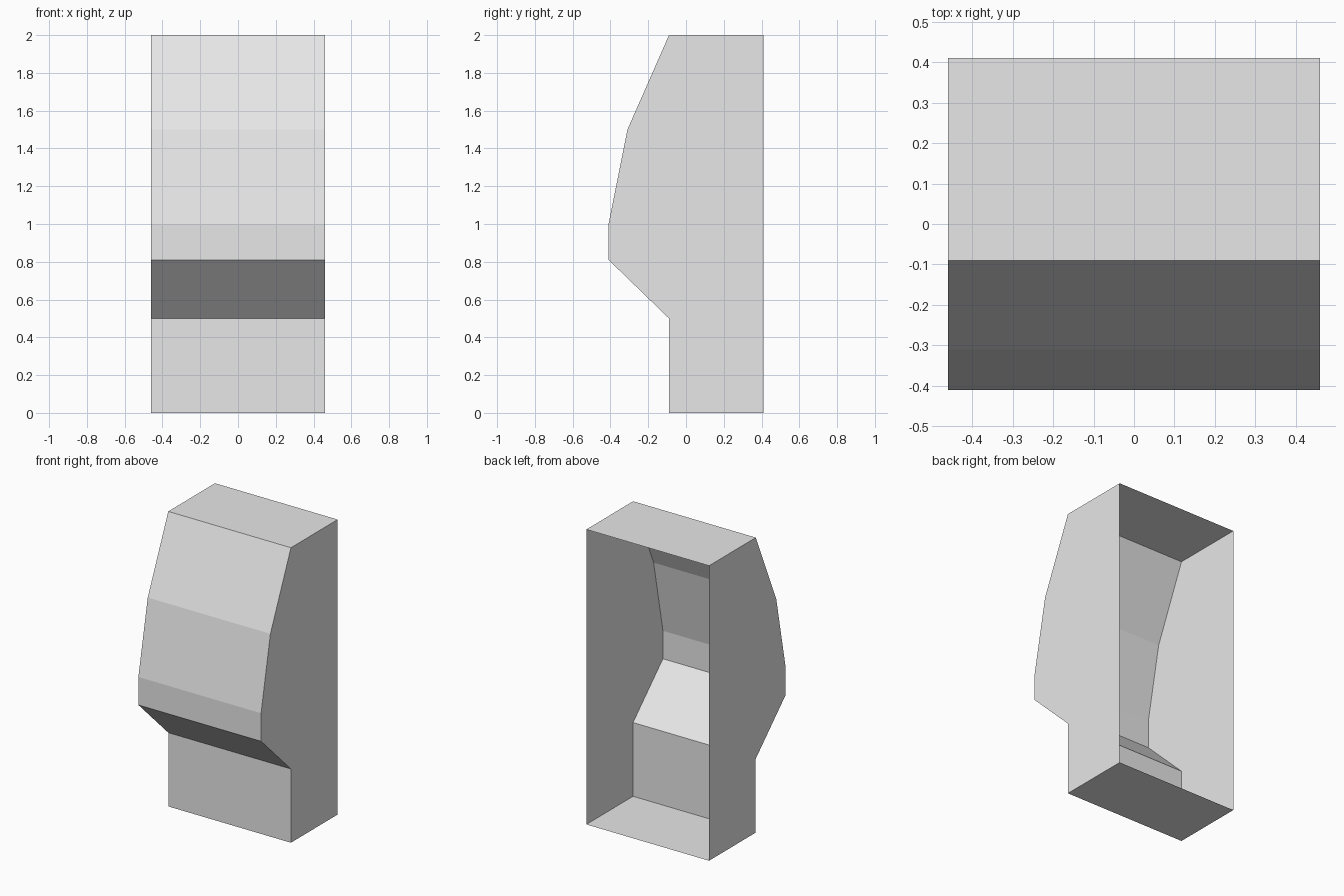
import bpy
import bmesh

cube = bpy.data.objects.get("Cube")
if cube:
    bpy.data.objects.remove(cube, do_unlink=True)

# Single plain grey
grey = bpy.data.materials.new("light grey")
grey.use_nodes = True
grey.diffuse_color = (0.8, 0.8, 0.8, 1)
grey.node_tree.nodes["Principled BSDF"].inputs["Base Color"].default_value = (0.8, 0.8, 0.8, 1)

# Side profile as (y, z), from the back bottom edge round the front to the back top edge
HALF_WIDTH = 0.46
PROFILE = [(0.41, 0), (-0.09, 0), (-0.09, 0.5), (-0.41, 0.81),
           (-0.41, 1), (-0.31, 1.5), (-0.09, 2), (0.41, 2)]

bm = bmesh.new()
left = [bm.verts.new((HALF_WIDTH, y, z)) for y, z in PROFILE]
right = [bm.verts.new((-HALF_WIDTH, y, z)) for y, z in PROFILE]

# Side panels
bm.faces.new(reversed(left))
bm.faces.new(right)

# Bottom, front and top panels; the back stays open
for i in range(len(PROFILE) - 1):
    bm.faces.new((right[i], left[i], left[i + 1], right[i + 1]))

mesh = bpy.data.meshes.new("cabinet_shell")
bm.to_mesh(mesh)
bm.free()
mesh.materials.append(grey)
shell = bpy.data.objects.new("cabinet_shell", mesh)
bpy.context.collection.objects.link(shell)
